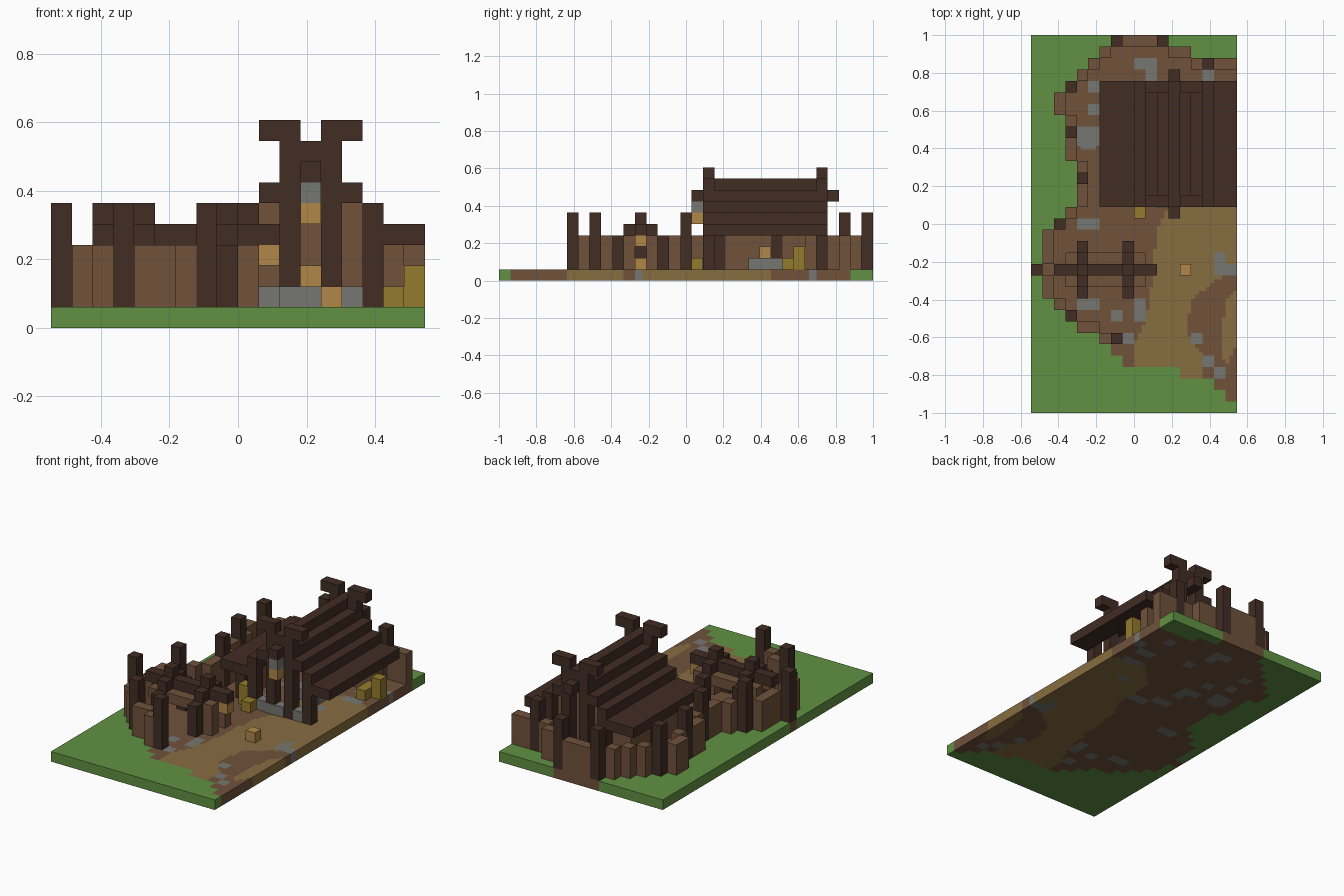
import bpy, bmesh, random
from mathutils import Vector

random.seed(4)
old = bpy.data.objects.get("Cube")
if old:
    bpy.data.objects.remove(old, do_unlink=True)

# Everything sits on a grid of cubic cells: 18 wide, 33 deep, 10 high
U = 2 / 33
WIDE, DEEP = 18, 33


def material(name, rgb):
    lin = [((c / 255 + 0.055) / 1.055) ** 2.4 for c in rgb] + [1]
    m = bpy.data.materials.new(name)
    m.use_nodes = True
    m.diffuse_color = lin
    m.node_tree.nodes["Principled BSDF"].inputs["Base Color"].default_value = lin
    return m


GRASS = material("grass green", (97, 145, 66))
DIRT = material("earth brown", (112, 82, 59))
SAND = material("trodden sand", (135, 109, 65))
STONE = material("stone grey", (118, 118, 113))
DARK = material("dark timber", (65, 45, 36))
WOOD = material("light timber", (112, 82, 59))
GLOW = material("lantern orange", (176, 135, 72))
HAY = material("hay yellow", (148, 124, 45))


def to_world(i, j, k):
    return Vector(((i - WIDE / 2) * U, (j - DEEP / 2) * U, k * U))


def finish(bm, name, mats):
    mesh = bpy.data.meshes.new(name)
    bm.to_mesh(mesh)
    bm.free()
    for m in mats:
        mesh.materials.append(m)
    obj = bpy.data.objects.new(name, mesh)
    bpy.context.collection.objects.link(obj)
    return obj


def blocks(name, mat, boxes):
    """Each box is a cell position (i, j, k) followed by its size in cells."""
    bm = bmesh.new()
    for i, j, k, w, d, h in boxes:
        verts = bmesh.ops.create_cube(bm, size=1)["verts"]
        centre = to_world(i + w / 2, j + d / 2, k + h / 2)
        for v in verts:
            v.co = Vector((v.co.x * w, v.co.y * d, v.co.z * h)) * U + centre
    return finish(bm, name, [mat])


def inside(x, y, poly):
    hit = False
    for (ax, ay), (bx, by) in zip(poly, poly[1:] + poly[:1]):
        if (ay > y) != (by > y) and x < (bx - ax) * (y - ay) / (by - ay) + ax:
            hit = not hit
    return hit


# Palisade plan: tall dark posts and runs of lower stakes (i, j, width, depth)
posts = [(7, 32), (11, 32), (15, 30), (3, 28), (3, 24), (4, 20),
         (2, 16), (0, 12), (3, 8), (7, 6)]
runs = [(8, 32, 3, 1), (6, 31, 1, 1), (12, 31, 2, 1), (5, 30, 1, 1), (14, 30, 1, 1),
        (16, 30, 2, 1), (4, 29, 1, 1), (2, 26, 1, 2), (3, 25, 1, 1), (3, 22, 1, 2),
        (4, 21, 1, 1), (4, 18, 1, 2), (3, 17, 1, 1), (1, 14, 1, 2), (1, 13, 1, 1),
        (1, 10, 1, 2), (2, 9, 1, 1), (4, 7, 2, 1), (6, 6, 1, 1)]
stakes = [(i + a, j + b) for i, j, w, d in runs for a in range(w) for b in range(d)]
ring = {}
for i, j in posts + stakes:
    if i < 9:
        ring[j] = min(i, ring.get(j, WIDE))

# Ground slab: grass outside the palisade, earth and sand inside, with stones
sand_area = [(12, 18), (11, 16), (10.5, 11), (10, 8), (9, 6), (9, 4), (13, 4), (13, 3),
             (15, 3), (15, 5), (13.5, 7), (14, 10), (16, 11.5), (18, 12.5), (18, 24),
             (15, 25), (12, 22)]
sand_strip = [(16.5, 6), (17, 4), (18, 6), (18, 11), (17, 10)]
stones = [(9, 30, 2, 1), (10, 29, 1, 1), (5, 28, 1, 1), (5, 26, 1, 1), (4, 23, 2, 2),
          (15, 29, 1, 1), (4, 16, 2, 1), (16, 13, 1, 1), (16, 12, 2, 1), (4, 9, 2, 1),
          (7, 8, 1, 1), (9, 8, 1, 2), (8, 6, 1, 1), (14, 6, 1, 1), (15, 4, 1, 1),
          (16, 3, 1, 1), (17, 27, 1, 1)]
stones += [(random.randint(7, 16), j, random.randint(1, 2), 1) for j in range(19, 28)]


def front_edge(i):
    """First earth row for a column, where the yard opens to the front."""
    return 12 - i if i < 9 else 4 if i < 13 else 3 if i < 15 else 18 - i


def ground_kind(x, y):
    i, j = int(x), int(y)
    if j < 6:
        earth = i >= 7 and j >= max(front_edge(i), 1)
    else:
        right = {32: 11, 31: 13}.get(j, 17)
        earth = ring.get(j, 3) <= i <= right
    if not earth:
        return 0
    for a, b, w, d in stones:
        if abs((x - a - w / 2) / w) ** 3 + abs((y - b - d / 2) / d) ** 3 < 0.14:
            return 3
    return 2 if inside(x, y, sand_area) or inside(x, y, sand_strip) else 1


bm = bmesh.new()
bmesh.ops.create_grid(bm, x_segments=WIDE * 3, y_segments=DEEP * 3, size=0.5)
for v in bm.verts:
    v.co = Vector((v.co.x * WIDE * U, v.co.y * DEEP * U, 0))
top = bmesh.ops.extrude_face_region(bm, geom=bm.faces[:])["geom"]
for v in top:
    if isinstance(v, bmesh.types.BMVert):
        v.co.z = U
bmesh.ops.recalc_face_normals(bm, faces=bm.faces[:])
for f in bm.faces:
    c = f.calc_center_median() * 0.995
    f.material_index = ground_kind(c.x / U + WIDE / 2, c.y / U + DEEP / 2)
finish(bm, "ground", [GRASS, DIRT, SAND, STONE])

# Palisade
blocks("palisade_posts", DARK, [(i, j, 1, 1, 1, 5) for i, j in posts])
blocks("palisade_stakes", WOOD, [(i, j, 1, 1, 1, 3) for i, j in stakes])

# Small shelter: two stepped gable frames carrying a ridge pole and plank roof
frame = []
for i in (4, 8):
    frame += [(i, j, 1, 1, 1, 3) for j in (10, 14)]
    frame += [(i, 11, 4, 1, 3, 1), (i, 12, 5, 1, 1, 1)]
frame.append((2, 12, 4, 9, 1, 1))
blocks("shelter_frame", DARK, frame)
blocks("shelter_roof", WOOD, [(i, j, 3, 1, 1, 1) for i in range(3, 10) for j in (11, 13)])
blocks("shelter_walls", WOOD, [(9, j, 1, 1, 1, 2) for j in (11, 13)])
blocks("shelter_lantern", GLOW, [(10, 12, 3, 1, 1, 1)])

# Longhouse roof: stepped planks either side of the ridge
MID, FRONT, LENGTH = 12, 18, 11
BACK = FRONT + LENGTH - 1
planks = [(MID, FRONT, 8, 1, LENGTH, 1)]
for step in range(1, 6):
    for side in (-1, 1):
        planks.append((MID + side * step, FRONT, max(8 - step, 4), 1, LENGTH, 1))
planks.append((6, FRONT, 4, 1, LENGTH, 1))
blocks("house_roof", DARK, planks)

# Gable frames with crossed horns, door posts and corner posts
gable = []
for j in (FRONT, BACK):
    for side in (-1, 1):
        gable += [(MID + side, j, 1, 1, 1, 8), (MID + 3 * side, j, 1, 1, 1, 4),
                  (MID + 1.5 * side - 0.5, j, 9, 2, 1, 1)]
blocks("gable_frames", DARK, gable)
blocks("ridge_beam", DARK, [(MID, FRONT - 1, 7, 1, LENGTH + 2, 1)])

# Back wall follows the roof steps; the left wall is low, the right side open
wall = [(i, BACK - 1, 1, 1, 1, max(8 - abs(i - MID), 4) - 1) for i in range(7, 17)]
wall += [(7, j, 1, 1, 1, 3) for j in range(20, BACK - 1) if j != 24]
blocks("house_walls", WOOD, wall)
blocks("wall_posts", DARK, [(7, j, 1, 1, 1, 3) for j in (19, 24)])
blocks("threshold_stones", STONE, [(11, 17.9, 1, 2, 1, 1), (14, 18, 1, 1, 1, 1),
                                   (10, 18, 1, 1, 1, 1)])

# Hanging lantern, hearth, hay and crate
blocks("lantern_cap", STONE, [(MID, FRONT - 1, 6, 1, 1, 1)])
blocks("lantern", GLOW, [(MID, FRONT - 1, 5, 1, 1, 1)])
blocks("hearth_stones", STONE, [(11, 22, 1, 3, 3, 1)])
blocks("hearth_fire", GLOW, [(MID, 23, 2, 1, 1, 1)])
blocks("hay_by_door", HAY, [(9, 17, 1, 1, 1, 1), (8, 18, 1, 1, 1, 2)])
blocks("hay_at_back", HAY, [(16, 25, 1, 1, 2, 1), (17, 26, 1, 1, 1, 2)])
blocks("yard_crate", GLOW, [(13, 12, 1, 1, 1, 1)])
